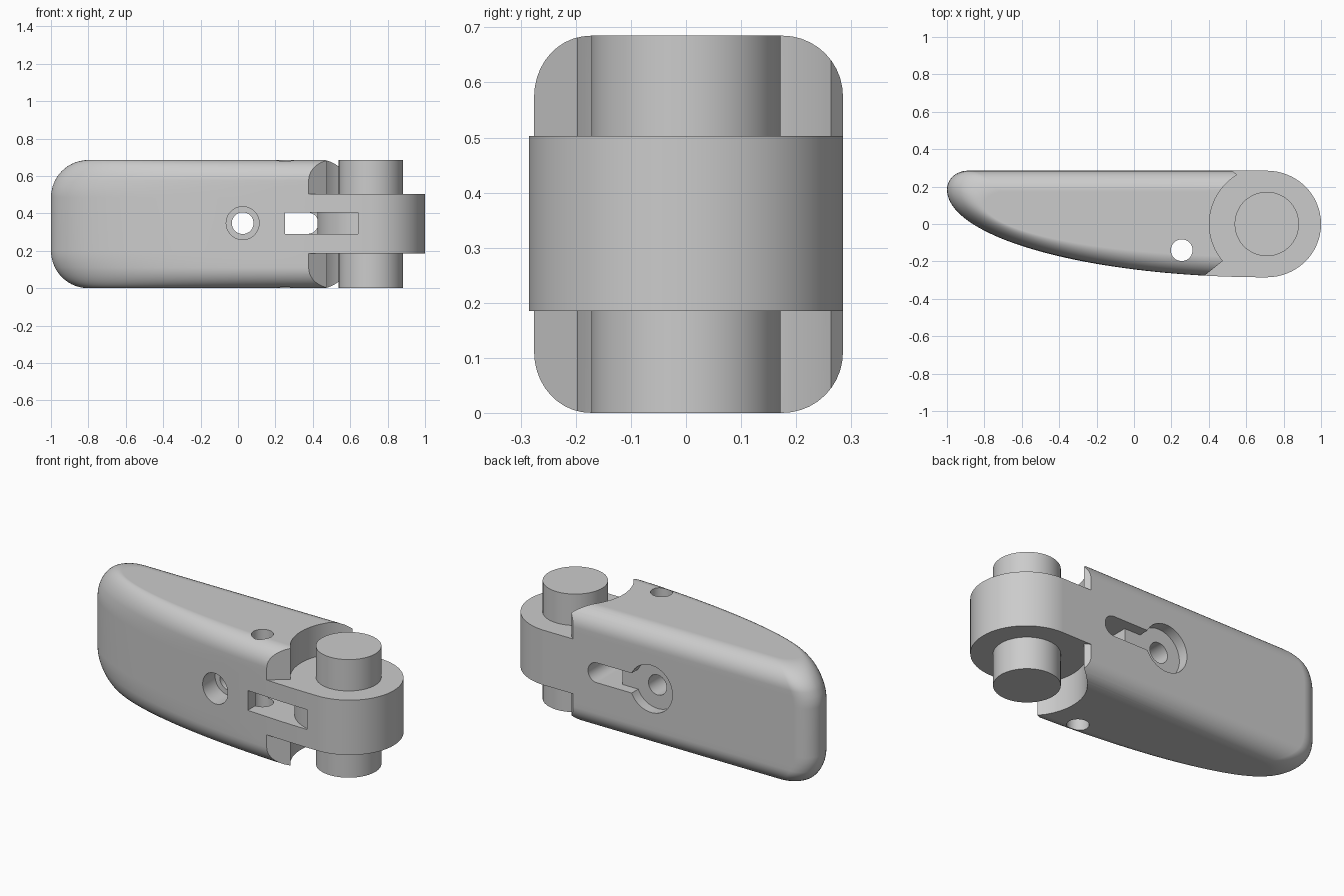
import bpy, bmesh, math
from mathutils import Matrix

if "Cube" in bpy.data.objects:
    bpy.data.objects.remove(bpy.data.objects["Cube"])

H = 0.685            # overall height
HX = 0.71            # hinge axis x
KR = 0.285           # knuckle radius
Z0, Z1 = 0.185, 0.503  # knuckle bottom and top

grey = bpy.data.materials.new("light_grey")
grey.diffuse_color = (0.6, 0.6, 0.6, 1)
grey.use_nodes = True
grey.node_tree.nodes["Principled BSDF"].inputs["Base Color"].default_value = grey.diffuse_color


def finish(bm, name):
    bmesh.ops.recalc_face_normals(bm, faces=bm.faces)
    me = bpy.data.meshes.new(name)
    bm.to_mesh(me)
    bm.free()
    ob = bpy.data.objects.new(name, me)
    bpy.context.collection.objects.link(ob)
    me.materials.append(grey)
    return ob


def prism(name, pts, a, b, axis="z"):
    """Extrude a 2D outline along z (points are x, y) or y (points are x, z)."""
    bm = bmesh.new()
    put = (lambda p, h: (p[0], p[1], h)) if axis == "z" else (lambda p, h: (p[0], h, p[1]))
    lo = [bm.verts.new(put(p, a)) for p in pts]
    hi = [bm.verts.new(put(p, b)) for p in pts]
    bm.faces.new(lo)
    bm.faces.new(hi)
    for i in range(len(pts)):
        j = (i + 1) % len(pts)
        bm.faces.new((lo[i], lo[j], hi[j], hi[i]))
    return finish(bm, name)


def arc(cx, cy, r, a0, a1, n):
    return [(cx + r * math.cos(math.radians(a0 + (a1 - a0) * i / n)),
             cy + r * math.sin(math.radians(a0 + (a1 - a0) * i / n))) for i in range(n + 1)]


def disc(cx, cy, r, n=64):
    return arc(cx, cy, r, 0, 360, n)[:-1]


def smooth(ob):
    bpy.ops.object.select_all(action="DESELECT")
    ob.select_set(True)
    bpy.context.view_layer.objects.active = ob
    bpy.ops.object.shade_smooth_by_angle(angle=math.radians(30))


# handle outline, inset by d on the sides and e at the tip
def outline(d, e):
    yt = 0.185 - 0.7 * d
    back, front = KR - d, -KR + d
    pts = []
    for i in range(13):                                   # tip to straight back
        t = math.pi / 2 * i / 12
        pts.append((-1 + e + 0.11 * (1 - math.cos(t)), yt + (back - yt) * math.sin(t)))
    for i in range(33):                                   # round hinge end
        t = math.pi / 2 - math.pi * i / 32
        pts.append((HX + 0.29 * math.cos(t), back * math.sin(t)))
    for i in range(1, 48):                                # curved front
        t = math.pi / 2 * (1 - i / 48)
        pts.append((HX - (HX + 1 - e) * math.cos(t), yt - (yt - front) * math.sin(t)))
    return pts


# handle: stacked outlines with rounded top and bottom edges
R, RT = 0.11, 0.2
low = [R * (1 - math.cos(math.pi / 2 * i / 10)) for i in range(11)] + [0.14, 0.17, 0.2]
levels = low + [H - z for z in reversed(low)]
bm = bmesh.new()
rings = []
for z in levels:
    h = min(z, H - z)
    d = R - math.sqrt(max(0, R * R - max(0, R - h) ** 2))
    e = RT - math.sqrt(max(0, RT * RT - max(0, RT - h) ** 2))
    rings.append([bm.verts.new((x, y, z)) for x, y in outline(d, e)])
bm.faces.new(rings[0])
bm.faces.new(rings[-1])
for a, b in zip(rings, rings[1:]):
    for i in range(len(a)):
        j = (i + 1) % len(a)
        bm.faces.new((a[i], a[j], b[j], b[i]))
handle = finish(bm, "handle")

cutters = []
# clearance around the hinge, above and below the knuckle
notch = arc(HX, 0, 0.307, 121, 220, 32) + [(0.33, -0.314), (0.33, -0.5), (1.2, -0.5),
                                           (1.2, 0.5), (0.49, 0.5), (0.49, 0.312)]
cutters.append(prism("notch_lower_cutter", notch, -0.1, Z0))
cutters.append(prism("notch_upper_cutter", notch, Z1, H + 0.1))
# front slot, running round the hinge core
slot = [(0.64, -0.5), (0.25, -0.5), (0.25, 0.03), (0.426, 0.03)] + arc(HX, 0, KR, 180, 256, 24)
cutters.append(prism("front_slot_cutter", slot, 0.29, 0.405))
# back slot with a round end, shallow towards the bolt hole
cz, sr = 0.3475, 0.0575
end = arc(0.372, cz, sr, -90, 90, 16)
cutters.append(prism("back_slot_cutter", [(0.25, cz - sr)] + end + [(0.25, cz + sr)], -0.02, 0.5, "y"))
cutters.append(prism("slot_channel_cutter", [(0.02, cz - sr), (0.3, cz - sr), (0.3, cz + sr),
                                             (0.02, cz + sr)], 0.225, 0.5, "y"))
# bolt hole with a recess on both sides
for name, r, a, b in (("bolt_hole_cutter", 0.058, -0.5, 0.6), ("front_recess_cutter", 0.088, -0.5, -0.12),
                      ("back_recess_cutter", 0.137, 0.225, 0.55)):
    cutters.append(prism(name, disc(0.025, cz, r), a, b, "y"))
# upright pin hole
cutters.append(prism("pin_hole_cutter", disc(0.255, -0.14, 0.058), -0.1, H + 0.1))

bpy.context.view_layer.objects.active = handle
for c in cutters:
    m = handle.modifiers.new(c.name, "BOOLEAN")
    m.operation, m.solver, m.object = "DIFFERENCE", "EXACT", c
    bpy.ops.object.modifier_apply(modifier=m.name)
    bpy.data.objects.remove(c)
smooth(handle)
handle.modifiers.new("weighted_normals", "WEIGHTED_NORMAL").keep_sharp = True

# hinge pin ends
for name, a, b in (("hinge_pin_lower", 0, Z0), ("hinge_pin_upper", Z1, H)):
    smooth(prism(name, disc(HX, 0, 0.172), a, b))
